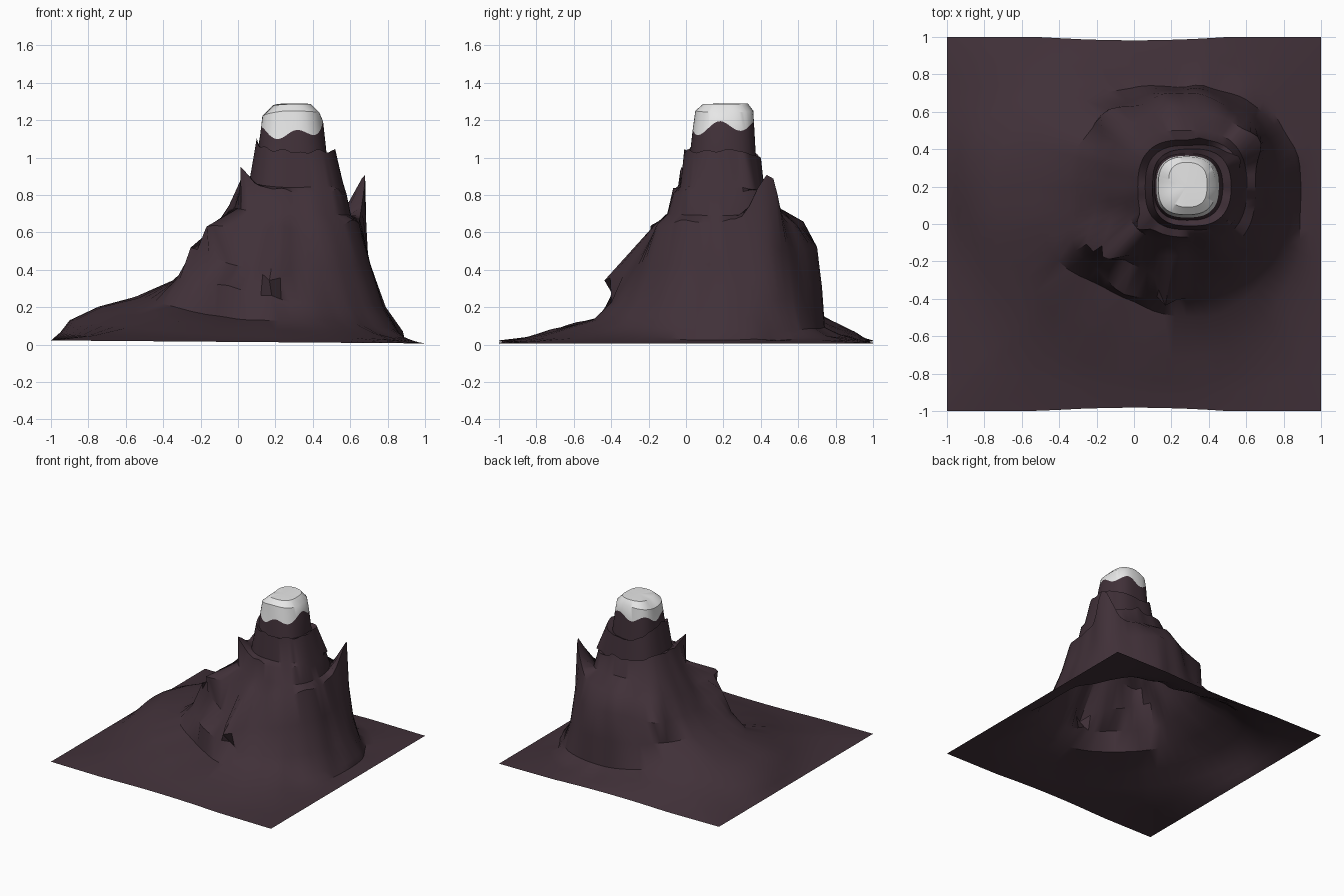
import bpy, bmesh, math, random
from mathutils import noise, Vector

if "Cube" in bpy.data.objects:
    bpy.data.objects.remove(bpy.data.objects["Cube"])

random.seed(4)
CX, CY, N = 0.28, 0.20, 72


def material(name, rgb):
    m = bpy.data.materials.new(name)
    m.diffuse_color = (*rgb, 1)
    m.use_nodes = True
    m.node_tree.nodes["Principled BSDF"].inputs["Base Color"].default_value = m.diffuse_color
    return m


rock = material("dark rock", (0.052, 0.030, 0.040))
snow = material("snow", (0.80, 0.80, 0.80))

# Slope profiles (radius, height) from the summit outward, in four directions
EAST = [(.11, 1.285), (.155, 1.24), (.175, 1.17), (.195, 1.01), (.24, 1.04), (.285, .85), (.30, .80),
        (.325, .69), (.37, .66), (.43, .43), (.51, .20), (.60, .07), (.615, .025), (.65, .015)]
NORTH = [(.13, 1.29), (.16, 1.25), (.165, 1.16), (.175, 0.98), (.20, 0.99), (.22, .80), (.25, .85),
         (.30, .73), (.40, .65), (.50, .52), (.52, .30), (.54, .09), (.62, .05), (.70, .035)]
WEST = [(.09, 1.275), (.15, 1.22), (.16, 1.14), (.17, 1.07), (.18, 1.09), (.22, .87), (.26, .89),
        (.33, .74), (.42, .60), (.50, .46), (.63, .34), (.83, .25), (1.03, .205), (1.18, .13)]
SOUTH = [(.11, 1.285), (.15, 1.25), (.165, 1.12), (.18, 1.01), (.21, 1.03), (.23, .84), (.27, .82),
         (.30, .70), (.37, .62), (.50, .40), (.60, .22), (.70, .13), (.92, .075), (1.05, .04)]
SIDES = [EAST, NORTH, WEST, SOUTH]

# Spikes and lips: ring, angle, width (degrees), extra radius, extra height
SPIKES = [(8, 32, 11, .06, .23), (9, 33, 14, .02, .05), (5, 28, 8, .04, -.01),
          (6, 220, 7, .06, .09), (8, 220, 10, .15, .04), (9, 212, 12, .11, .07),
          (10, 211, 14, .05, .03), (10, 240, 16, .05, .06), (11, 236, 18, -.06, -.02),
          (9, 261, 7, .15, -.06), (10, 261, 6, -.03, .03),
          (8, 100, 9, .03, .02), (9, 138, 12, .08, .0), (6, 75, 6, .01, .03),
          (11, 155, 14, .04, .05)]
RIMS = {4: .012, 6: .02, 8: .02}


def edge_distance(a):
    c, s = math.cos(a), math.sin(a)
    dx = ((1 - CX) if c > 0 else (1 + CX)) / max(abs(c), 1e-6)
    dy = ((1 - CY) if s > 0 else (1 + CY)) / max(abs(s), 1e-6)
    return min(dx, dy)


def slope_point(k, a):
    q = (a / (math.pi / 2)) % 4
    i = int(q)
    t = q - i
    t = t * t * (3 - 2 * t)
    (r0, z0), (r1, z1) = SIDES[i][k], SIDES[(i + 1) % 4][k]
    r, z = r0 + (r1 - r0) * t, z0 + (z1 - z0) * t
    # Rounded-square plan on the upper tiers
    if k < 9:
        r *= 1 + .09 * math.sin(2 * a) ** 2
    for ring, deg, width, dr, dz in SPIKES:
        if ring == k:
            d = (math.degrees(a) - deg + 180) % 360 - 180
            w = math.exp(-(d / width) ** 2)
            r, z = r + dr * w, z + dz * w
    if k == 2:
        z += .025 * math.cos(5 * a + .6)
    if k in RIMS:
        z += RIMS[k] * noise.noise(Vector((3 * math.cos(a), 3 * math.sin(a), k))) * 2
    elif 8 < k < 13:
        n = noise.noise(Vector((4 * math.cos(a), 4 * math.sin(a), k * .4)))
        r, z = r + .02 * n, z + .012 * n
    r = min(r, .96 * edge_distance(a))
    return (CX + r * math.cos(a), CY + r * math.sin(a), max(z, .005))


# Mountain sheet: rings from the summit out to the square ground edge
bm = bmesh.new()
angles = [2 * math.pi * j / N for j in range(N)]
for sx in (1, -1):
    for sy in (1, -1):
        corner = math.atan2(sy - CY, sx - CX) % (2 * math.pi)
        angles[round(corner / (2 * math.pi) * N) % N] = corner
rings = [[bm.verts.new(slope_point(k, a)) for a in angles] for k in range(len(EAST))]

border, mid = [], []
for j, a in enumerate(angles):
    e = edge_distance(a)
    x, y = CX + e * math.cos(a), CY + e * math.sin(a)
    z = .022 - .008 * (x + 1)
    p = rings[-1][j].co
    mid.append(bm.verts.new(((p.x + x) / 2, (p.y + y) / 2, p.z * .4 + z * .6)))
    if abs(y) > .999:
        y *= 1 - .018 * max(0, 1 - (x / .5) ** 2)
    border.append(bm.verts.new((x, y, z)))
rings += [mid, border]

top = bm.verts.new((CX, CY, 1.29))
for j in range(N):
    n = (j + 1) % N
    bm.faces.new((top, rings[0][j], rings[0][n])).material_index = 1
    for k in range(len(rings) - 1):
        f = bm.faces.new((rings[k][j], rings[k + 1][j], rings[k + 1][n], rings[k][n]))
        # Snow above the wavy snow line
        f.material_index = 1 if k < 2 else 0

mesh = bpy.data.meshes.new("mountain")
bm.to_mesh(mesh)
bm.free()
mesh.materials.append(rock)
mesh.materials.append(snow)
mountain = bpy.data.objects.new("mountain", mesh)
bpy.context.collection.objects.link(mountain)
bpy.context.view_layer.objects.active = mountain
mountain.select_set(True)
bpy.ops.object.shade_smooth_by_angle(angle=math.radians(35))
